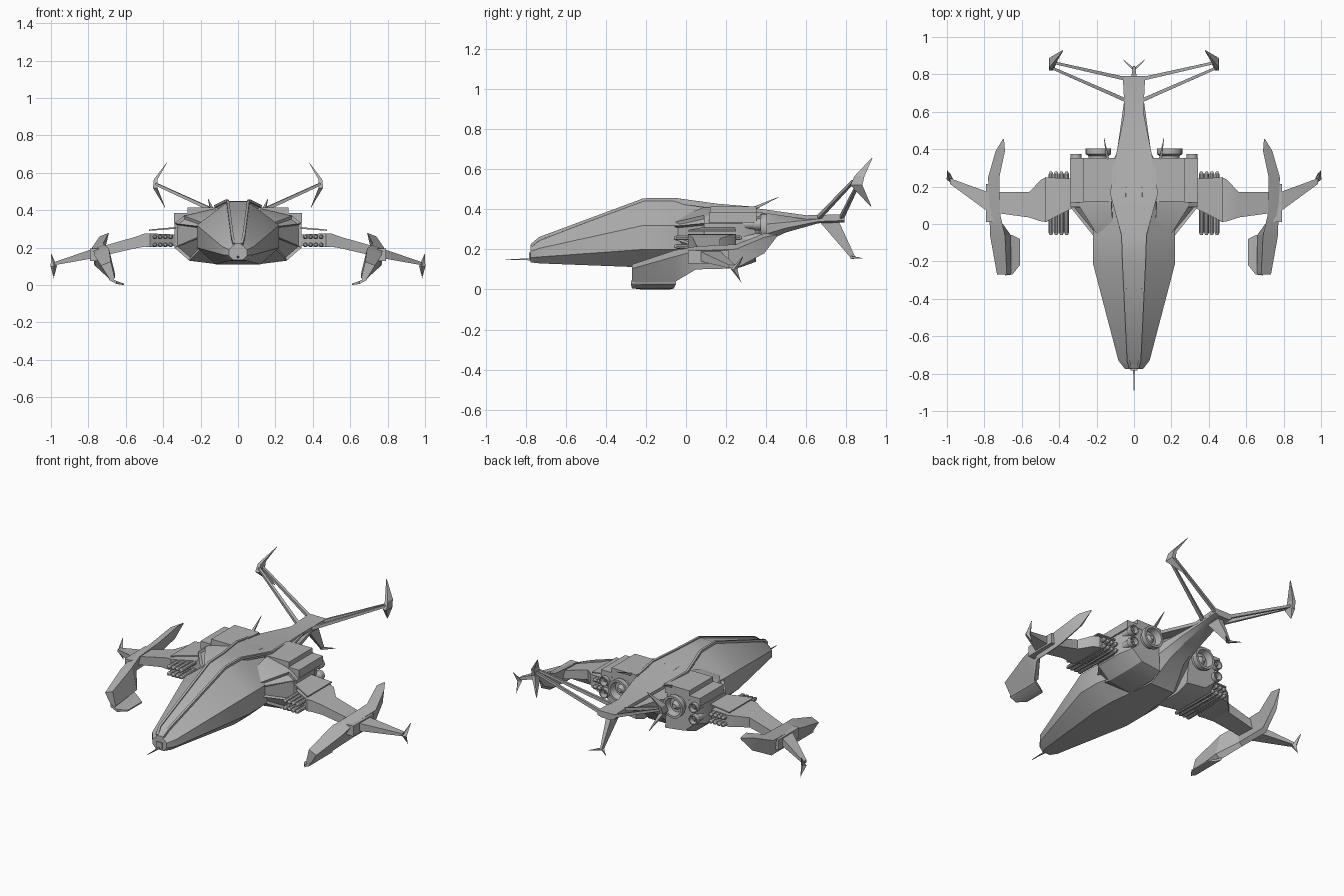
import bpy, bmesh, math
from mathutils import Vector

if "Cube" in bpy.data.objects:
    bpy.data.objects.remove(bpy.data.objects["Cube"], do_unlink=True)

grey = bpy.data.materials.new("hull_grey")
grey.use_nodes = True
grey.diffuse_color = (.45, .45, .45, 1)
grey.node_tree.nodes["Principled BSDF"].inputs["Base Color"].default_value = grey.diffuse_color
parts = []


def loft(name, rings, mirror=True, inset=None):
    """Skin a list of equal-length point rings and cap both ends."""
    bm = bmesh.new()
    rows = [[bm.verts.new(p) for p in ring] for ring in rings]
    count = len(rows[0])
    for a, b in zip(rows, rows[1:]):
        for i in range(count):
            j = (i + 1) % count
            bm.faces.new((a[i], a[j], b[j], b[i]))
    bm.faces.new(rows[0][::-1])
    bm.faces.new(rows[-1])
    bmesh.ops.recalc_face_normals(bm, faces=bm.faces)
    if inset:
        bm.normal_update()
        chosen = [f for f in bm.faces if inset(f)]
        bmesh.ops.inset_individual(bm, faces=chosen, thickness=.012, depth=-.015)
    mesh = bpy.data.meshes.new(name)
    bm.to_mesh(mesh)
    bm.free()
    mesh.materials.append(grey)
    ob = bpy.data.objects.new(name, mesh)
    bpy.context.collection.objects.link(ob)
    if mirror:
        ob.modifiers.new("mirror", "MIRROR")
    parts.append(ob)


def ring_x(x, y0, y1, z0, z1):
    """Rectangle facing sideways."""
    return [(x, y0, z0), (x, y1, z0), (x, y1, z1), (x, y0, z1)]


def ring_z(z, x, half, y0, y1):
    """Rectangle facing up."""
    return [(x - half, y0, z), (x + half, y0, z), (x + half, y1, z), (x - half, y1, z)]


def box(name, x0, x1, y0, y1, z0, z1, mirror=True):
    loft(name, [ring_x(x, y0, y1, z0, z1) for x in (x0, x1)], mirror)


def strut(name, path, radii, mirror=True):
    """Four-sided tapered beam along a path."""
    points = [Vector(p) for p in path]
    rings = []
    for i, (point, radius) in enumerate(zip(points, radii)):
        along = points[min(i + 1, len(points) - 1)] - points[max(i - 1, 0)]
        side = along.cross(Vector((0, 0, 1))).normalized() * radius
        up = side.cross(along).normalized() * radius
        rings.append([point + side + up, point - side + up, point - side - up, point + side - up])
    loft(name, rings, mirror)


def lathe(name, x, z, radius, back, profile, sides):
    """Round part about a fore and aft axis; profile is (offset from back, relative radius)."""
    turns = [math.tau * k / sides for k in range(sides)]
    loft(name, [[(x + radius * r * math.cos(t), back + dy, z + radius * r * math.sin(t))
                 for t in turns] for dy, r in profile])


# Hull: one cross-section scaled along its length, tapering to the nose and the tail boom
section = [(.12, 0), (.22, .09), (.22, .21), (.055, .335)]
stations = [(-.775, .22, .135, .26), (-.73, .38, .13, .36), (-.21, 1, .11, 1), (-.06, 1, .11, 1),
            (.25, .7, .11, .9), (.38, .42, .23, .45), (.5, .34, .285, .24), (.66, .24, .33, .1),
            (.79, .27, .335, .1)]
rings = []
for y, width, base, height in stations:
    half = [(x * width, y, base + z * height) for x, z in section]
    rings.append(half + [(-px, py, pz) for px, py, pz in reversed(half)])
loft("hull", rings, mirror=False)

# Spine deck from nose to tail, edged with raised rails
spine = [(-.77, .02, .22), (-.73, .03, .255), (-.21, .055, .448), (-.06, .06, .45),
         (.16, .12, .42), (.35, .1, .405), (.6, .05, .37), (.79, .06, .375)]
loft("spine_deck", [[(-w, y, z), (w, y, z), (w, y, z - .02), (-w, y, z - .02)]
                    for y, w, z in spine], mirror=False)
rail = [(w, y, z) for y, w, z in spine[:6]]
strut("spine_rail", rail, [.007] * len(rail))

# Nose sensor and needle
box("nose_sensor", -.02, .02, -.782, -.76, .145, .185, mirror=False)
strut("nose_needle", [(0, -.77, .15), (0, -.9, .15)], [.005, .001], mirror=False)

# Engine pods flaring out of the hull, with recessed intakes at the front
pod = [(0, -.19), (.16, -.17), (.24, -.1), (.24, .03), (.19, .07), (.02, .11)]
loft("engine_pod", [[(.1 + x * s, y, .3 + z * s) for x, z in pod]
                    for y, s in ((-.06, .5), (.09, 1), (.27, 1), (.35, .85))],
     inset=lambda f: f.normal.y < -.2 and f.calc_center_median().x > .2)
box("engine_cover", .1, .27, .12, .352, .36, .415)
box("outer_cover", .27, .342, .115, .352, .335, .385)

# Main engines, small nozzles and rear spikes
nozzle = [(-.1, .8), (-.04, .8), (-.03, 1), (0, 1), (0, .8), (-.04, .65), (-.04, .4), (-.015, .2)]
lathe("engine_nozzle", .19, .31, .068, .404, nozzle, sides=24)
for z in (.25, .325):
    lathe("small_nozzle", .31, z, .03, .375, nozzle, sides=16)
strut("rear_spike", [(.14, .34, .405), (.16, .46, .46)], [.008, .001])

# Tube bundles between the pod and the wing
for z in (.215, .258):
    for k in range(4):
        lathe("wing_tube", .36 + .028 * k, z, .013, .28,
              [(-.34, .5), (-.325, 1), (-.015, 1), (0, .5)], sides=10)

# Wing drooping steadily from the root out to the thin strut
wing = [(.32, .1, .23, .03), (.47, .01, .25, .036), (.5, .015, .235, .035),
        (.56, .035, .17, .03), (.78, .065, .17, .025), (.985, .215, .245, .008)]
rings = []
for x, front, back, thick in wing:
    mid = .24 - .26 * max(x - .5, 0)
    rings.append(ring_x(x, front, back, mid - thick, mid + thick))
loft("wing", rings)
loft("root_plate", [ring_x(.28, .11, .24, .305, .315), ring_x(.475, .01, .25, .29, .297)])
box("pylon", .745, .792, .01, .215, .13, .195)
strut("tip_fork", [(.998, .285, .165), (.985, .24, .1), (.985, .275, .035)], [.001, .012, .001])

# Outer blade: the section bulges outward, and its lower edge tucks in ahead of the wing
blade = [(.455, .695, .275, .265), (.39, .69, .28, .18), (.25, .72, .225, .105),
         (.05, .715, .215, .1), (-.06, .69, .195, .035), (-.27, .68, .125, .02)]
rings = []
for y, x, top, low in blade:
    h = top - low
    foot = x + .4 * h if y > 0 else x
    rings.append([(x, y, top), (x + h / 2, y, top - h / 5), (foot, y, low),
                  (foot - h / 5, y, low + h / 6)])
loft("wing_blade", rings)
loft("blade_foot", [ring_x(.69, -.275, -.05, .028, .044), ring_x(.65, -.27, -.06, .006, .022),
                    ring_x(.61, -.22, -.08, 0, .008)])

# Tail outriggers with boomerang fins
for start, end in ((.775, .865), (.66, .835)):
    strut("tail_strut", [(.04, start, .357), (.44, end, .54)], [.01, .007])
fin = [(.655, .38, .925, .005), (.565, .44, .84, .05), (.52, .443, .82, .06), (.415, .39, .92, .005)]
loft("tail_fin", [ring_z(z, x, depth / 5, y, y + depth) for z, x, y, depth in fin])

# Lower tail strut and its forked foot
loft("lower_tail_strut", [ring_z(.345, 0, .018, .66, .76), ring_z(.16, 0, .006, .82, .845)], mirror=False)
strut("tail_foot", [(0, .825, .16), (.06, .88, .155)], [.007, .001])

# Smooth shading with sharp creases
bpy.ops.object.select_all(action="DESELECT")
for ob in parts:
    ob.select_set(True)
bpy.context.view_layer.objects.active = parts[0]
bpy.ops.object.shade_smooth_by_angle(angle=math.radians(25))
